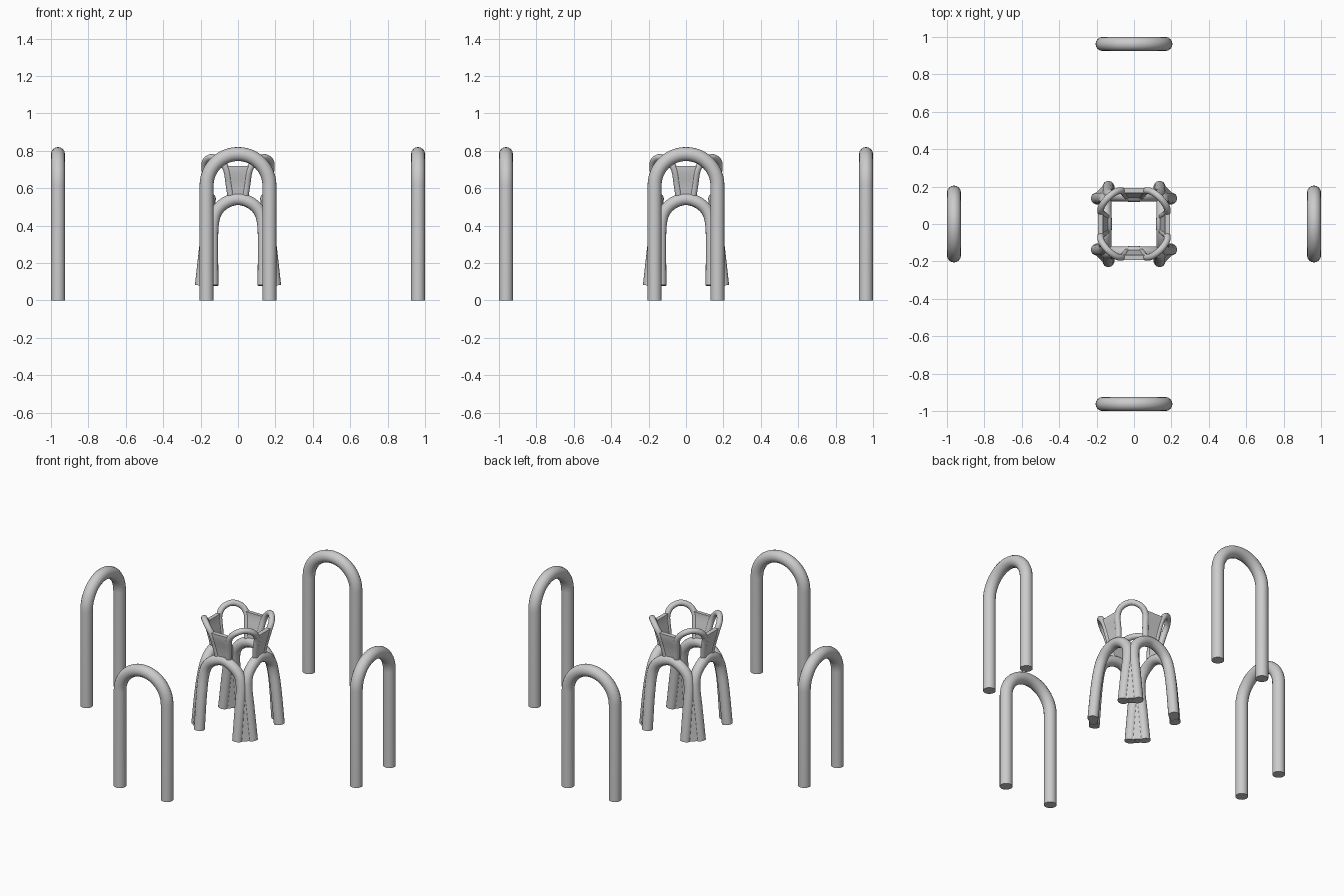
import bpy, math
from mathutils import Vector, Matrix

if "Cube" in bpy.data.objects:
    bpy.data.objects.remove(bpy.data.objects["Cube"])


def finish(obj):
    bpy.ops.object.select_all(action='DESELECT')
    obj.select_set(True)
    bpy.context.view_layer.objects.active = obj
    bpy.ops.object.convert(target='MESH')
    bpy.ops.object.shade_smooth_by_angle(angle=math.radians(45))


def tube(name, pts, radius, angle):
    cu = bpy.data.curves.new(name, 'CURVE')
    cu.dimensions = '3D'
    cu.bevel_depth = radius
    cu.bevel_resolution = 6
    cu.use_fill_caps = True
    sp = cu.splines.new('POLY')
    sp.points.add(len(pts) - 1)
    for p, co in zip(sp.points, pts):
        p.co = (*co, 1)
    obj = bpy.data.objects.new(name, cu)
    bpy.context.collection.objects.link(obj)
    obj.rotation_euler.z = angle
    finish(obj)


def smooth_path(pts, n=6):
    # Catmull-Rom interpolation through the given points
    p = [2 * pts[0] - pts[1]] + pts + [2 * pts[-1] - pts[-2]]
    out = []
    for i in range(1, len(p) - 2):
        a, b, c, d = p[i - 1:i + 3]
        for k in range(n):
            t = k / n
            out.append(0.5 * (2 * b + (c - a) * t + (2 * a - 5 * b + 4 * c - d) * t**2
                              + (3 * b - a - 3 * c + d) * t**3))
    return out + [pts[-1]]


def web(name, path, top, thickness, angle):
    # panel stretched between a rib and its mirror image
    rows = [p for p in path if p.z <= top]
    verts = [v for p in rows for v in ((-p.x, p.y, p.z), (0, p.y, p.z), (p.x, p.y, p.z))]
    faces = [(3 * i + j, 3 * i + j + 1, 3 * i + j + 4, 3 * i + j + 3)
             for i in range(len(rows) - 1) for j in range(2)]
    me = bpy.data.meshes.new(name)
    me.from_pydata(verts, [], faces)
    obj = bpy.data.objects.new(name, me)
    bpy.context.collection.objects.link(obj)
    obj.rotation_euler.z = angle
    m = obj.modifiers.new('thickness', 'SOLIDIFY')
    m.thickness = thickness
    m.offset = 0
    finish(obj)


def arcade(prefix, half, radius, web_top, thickness, start):
    # four arches, each running from one support to the next, plus support webs
    half = [Vector(p) for p in half]
    quarter = Matrix.Rotation(math.pi / 2, 3, 'Z')
    other = [quarter @ Vector((-p.x, p.y, p.z)) for p in half]
    arch = smooth_path(half + other[-2::-1])
    support = arch[:6 * (len(half) - 1) + 1]
    for i in range(4):
        a = start + i * math.pi / 2
        tube(f'{prefix}_arch_{i + 1}', arch, radius, a)
        web(f'{prefix}_web_{i + 1}', support, web_top, thickness, a)


# Four free-standing hoops around the centre
hoop = [(0.168, -0.9625, 0)]
hoop += [(0.168 * math.cos(t), -0.9625, 0.615 + 0.168 * math.sin(t))
         for t in (math.pi * i / 24 for i in range(25))]
hoop += [(-0.168, -0.9625, 0)]
for i in range(4):
    tube(f'outer_hoop_{i + 1}', hoop, 0.0375, i * math.pi / 2)

# Central base: corner legs joined by arches on each side
arcade('base', [(.044, -.237, .08), (.027, -.222, .28), (.017, -.208, .40),
                (.025, -.190, .473), (.060, -.156, .522), (.106, -.106, .542)],
       0.032, 0.42, 0.05, math.pi / 4)

# Crown: side panels joined by arches over the corners
arcade('crown', [(.036, -.148, .54), (.048, -.160, .62), (.062, -.177, .70),
                 (.095, -.173, .745), (.140, -.140, .765)],
       0.018, 0.72, 0.026, 0)
